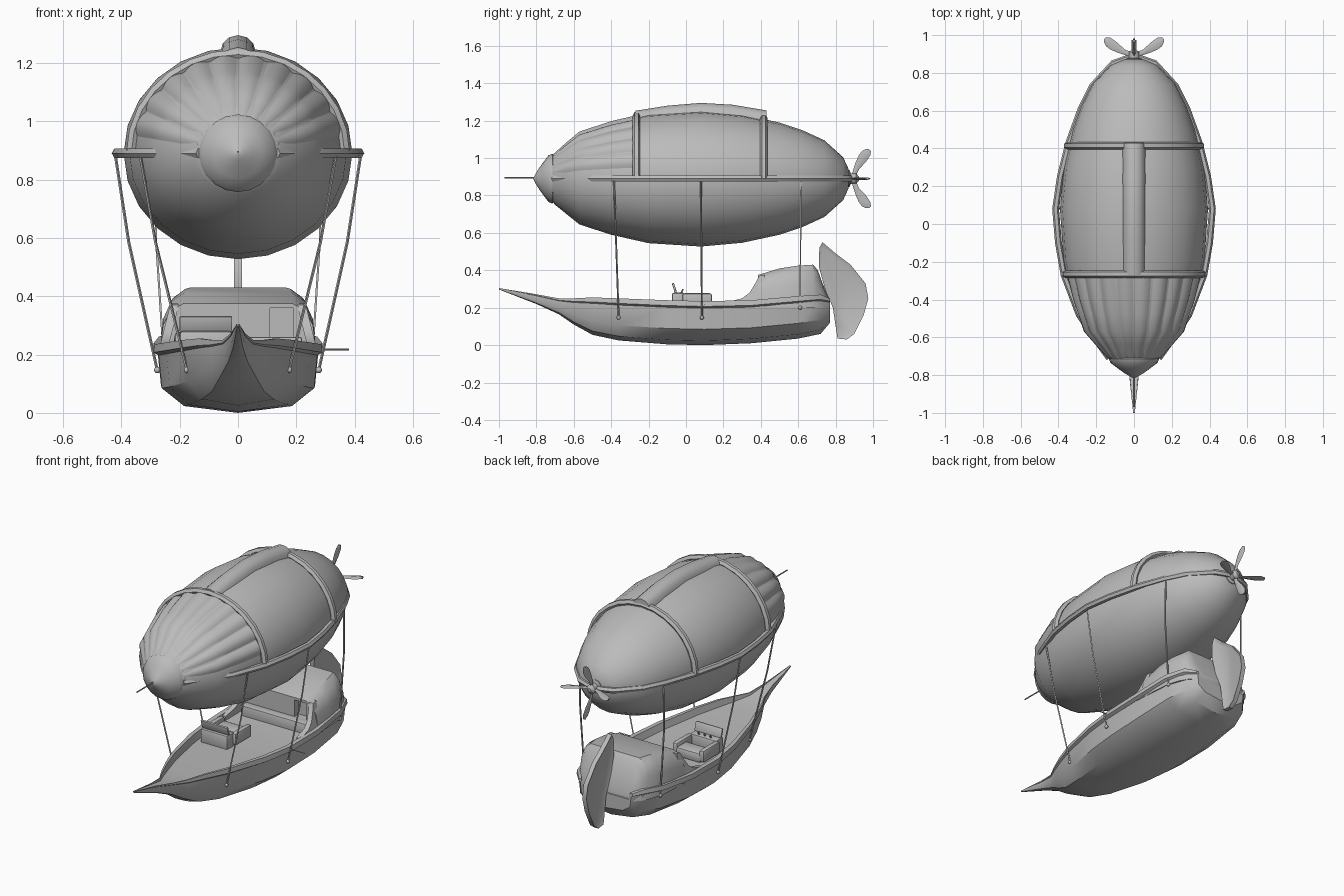
import bpy, bmesh, math
from mathutils import Matrix, Vector

cube = bpy.data.objects.get("Cube")
if cube:
    bpy.data.objects.remove(cube, do_unlink=True)

grey = bpy.data.materials.new("plain_grey")
grey.use_nodes = True
grey.diffuse_color = (0.5, 0.5, 0.5, 1)
grey.node_tree.nodes["Principled BSDF"].inputs["Base Color"].default_value = (0.5, 0.5, 0.5, 1)
AXIS = 0.89  # height of the balloon axis


def finish(ob, angle=40):
    ob.data.materials.clear()
    ob.data.materials.append(grey)
    bpy.ops.object.select_all(action='DESELECT')
    ob.select_set(True)
    bpy.context.view_layer.objects.active = ob
    bpy.ops.object.shade_smooth_by_angle(angle=math.radians(angle))
    return ob


def from_bmesh(name, bm, angle=40):
    bmesh.ops.recalc_face_normals(bm, faces=bm.faces)
    me = bpy.data.meshes.new(name)
    bm.to_mesh(me)
    bm.free()
    ob = bpy.data.objects.new(name, me)
    bpy.context.collection.objects.link(ob)
    return finish(ob, angle)


def loft(name, rings, closed=True, caps=True, matrix=None, angle=40):
    bm = bmesh.new()
    vs = [[bm.verts.new(p) for p in ring] for ring in rings]
    n = len(vs[0])
    for a, b in zip(vs, vs[1:]):
        for i in range(n if closed else n - 1):
            j = (i + 1) % n
            bm.faces.new((a[i], a[j], b[j], b[i]))
    if caps:
        bm.faces.new(vs[0])
        bm.faces.new(vs[-1])
    if matrix:
        bm.transform(matrix)
    return from_bmesh(name, bm, angle)


def circle(y, r, n=24, wide=1.0):
    return [(r * wide * math.cos(t), y, AXIS + r * math.sin(t))
            for t in (math.tau * i / n for i in range(n))]


def tube(name, points, radius, res=1, angle=50):
    cu = bpy.data.curves.new(name, 'CURVE')
    cu.dimensions = '3D'
    cu.bevel_depth, cu.bevel_resolution, cu.use_fill_caps = radius, res, True
    sp = cu.splines.new('POLY')
    sp.points.add(len(points) - 1)
    for p, co in zip(sp.points, points):
        p.co = (*co, 1)
    ob = bpy.data.objects.new(name, cu)
    bpy.context.collection.objects.link(ob)
    bpy.ops.object.select_all(action='DESELECT')
    ob.select_set(True)
    bpy.context.view_layer.objects.active = ob
    bpy.ops.object.convert(target='MESH')
    return finish(bpy.context.view_layer.objects.active, angle)


def box(name, loc, size, tilt=0, bevel=0.0):
    bm = bmesh.new()
    bmesh.ops.create_cube(bm, size=1)
    bm.transform(Matrix.Diagonal((*size, 1)))
    if bevel:
        bmesh.ops.bevel(bm, geom=bm.edges[:], offset=bevel, segments=2, affect='EDGES', profile=0.5)
    bm.transform(Matrix.Translation(loc) @ Matrix.Rotation(tilt, 4, 'X'))
    return from_bmesh(name, bm)


# Balloon envelope
PROFILE = [(-0.74, 0.09), (-0.7, 0.14), (-0.57, 0.245), (-0.4, 0.3), (-0.2, 0.345), (0.08, 0.363),
           (0.3, 0.343), (0.5, 0.3), (0.62, 0.26), (0.74, 0.205), (0.84, 0.115), (0.87, 0.05)]


def girth(y):
    for (y0, r0), (y1, r1) in zip(PROFILE, PROFILE[1:]):
        if y <= y1:
            return r0 + (r1 - r0) * (y - y0) / (y1 - y0)
    return PROFILE[-1][1]


WIDE = 1.08
loft("balloon_envelope", [circle(y, r, 24, WIDE) for y, r in PROFILE])

# Pleated canopy over the upper nose
PLEATS, STEP = 10, 6
pleat_rings = []
for y in (-0.71, -0.64, -0.57, -0.48, -0.4, -0.27):
    ring = []
    for i in range(PLEATS * STEP + 1):
        t = math.radians(10 + 160 * i / (PLEATS * STEP))
        r = girth(y) * (0.99 + 0.045 * abs(math.sin(math.pi * i / STEP)))
        ring.append((r * WIDE * math.cos(t), y, AXIS + r * math.sin(t)))
    pleat_rings.append(ring)
loft("nose_pleats", pleat_rings, closed=False, caps=False)

# Nose cap and spike
loft("nose_cap", [circle(y, r, 20) for y, r in
                  ((-0.7, 0.12), (-0.715, 0.133), (-0.735, 0.125), (-0.765, 0.085),
                   (-0.79, 0.05), (-0.805, 0.025), (-0.815, 0.005))])
tube("nose_spike", [(0, -0.8, AXIS + 0.005), (0, -0.97, AXIS + 0.005)], 0.004)

# Arched bands and top ridge
for label, y in (("front", -0.265), ("rear", 0.415)):
    r = girth(y) + 0.008
    tube(label + "_arch_band",
         [(r * WIDE * math.cos(t), y, AXIS + r * math.sin(t))
          for t in (math.pi * i / 14 for i in range(15))], 0.02)
ridge = [(-0.27, 1.253), (-0.1, 1.28), (0.08, 1.295), (0.25, 1.285), (0.43, 1.255)]
loft("top_ridge", [[(0.06 * math.cos(t), y, z - 0.055 + 0.055 * math.sin(t))
                    for t in (math.pi * i / 6 for i in range(7))] for y, z in ridge])

# Rail around the balloon's waist
half = [(0.13, -0.71), (0.21, -0.6), (0.29, -0.48), (0.37, -0.27), (0.4, -0.1), (0.415, 0.08),
        (0.39, 0.25), (0.345, 0.43), (0.28, 0.61), (0.22, 0.73), (0.11, 0.85), (0.04, 0.875)]
tube("waist_rail", [(x, y, AXIS) for x, y in half] + [(-x, y, AXIS) for x, y in half[::-1]], 0.018)

# Propeller
loft("propeller_hub", [circle(y, r, 12) for y, r in
                       ((0.85, 0.045), (0.875, 0.045), (0.88, 0.028), (0.91, 0.028), (0.925, 0.01))])
blade = [(0.01, 0.895, 0.012), (0.05, 0.91, 0.015), (0.09, 0.935, 0.027),
         (0.125, 0.955, 0.031), (0.148, 0.965, 0.024), (0.158, 0.97, 0.008)]
for k in range(4):
    loft(f"propeller_blade_{k + 1}",
         [[(r, y - w, 0), (r, y, 0.007), (r, y + w, 0), (r, y, -0.007)] for r, y, w in blade],
         matrix=Matrix.Translation((0, 0, AXIS)) @ Matrix.Rotation(k * math.pi / 2, 4, 'Y'), angle=60)

# Hull with sunken deck and drawn-out bowsprit: y, half width, keel height, gunwale height
STATIONS = [(-1.0, 0.004, 0.297, 0.305), (-0.8, 0.024, 0.22, 0.272), (-0.68, 0.05, 0.165, 0.25),
            (-0.6, 0.09, 0.11, 0.25), (-0.5, 0.13, 0.055, 0.255), (-0.36, 0.18, 0.025, 0.25),
            (-0.1, 0.245, 0.004, 0.24), (0.1, 0.272, 0, 0.235), (0.35, 0.275, 0.01, 0.24),
            (0.6, 0.258, 0.035, 0.262), (0.72, 0.215, 0.06, 0.27), (0.77, 0.17, 0.12, 0.25)]


def hull_ring(y, w, z0, z1):
    h, dip = z1 - z0, min(0.04, w * 0.3)
    side = [(0.68 * w, z0 + 0.1 * h), (0.96 * w, z0 + 0.36 * h), (w, z0 + 0.84 * h),
            (1.07 * w, z0 + 0.88 * h), (1.05 * w, z1), (0.95 * w, z1), (0.9 * w, z1 - dip)]
    return [(0, y, z0)] + [(x, y, z) for x, z in side] + [(-x, y, z) for x, z in side[::-1]]


loft("hull", [hull_ring(*s) for s in STATIONS], angle=35)

# Stern cabin with a window recess
cabin_rings = []
for y, top, s in ((0.385, 0.375, 0.98), (0.5, 0.41, 0.98), (0.6, 0.425, 0.95), (0.68, 0.43, 0.86),
                  (0.705, 0.4, 0.81), (0.73, 0.33, 0.76), (0.765, 0.25, 0.62)):
    h = top - 0.2
    side = [(0.275 * s, 0.2), (0.262 * s, 0.2 + 0.58 * h), (0.235 * s, 0.2 + 0.86 * h), (0.19 * s, top)]
    cabin_rings.append([(x, y, z) for x, z in side] + [(-x, y, z) for x, z in side[::-1]])
cabin = loft("stern_cabin", cabin_rings, angle=35)
cutter = box("window_cutter", (0.15, 0.385, 0.31), (0.08, 0.08, 0.1))
cutter.hide_render = True
cut = cabin.modifiers.new("window", 'BOOLEAN')
cut.operation, cut.solver, cut.object = 'DIFFERENCE', 'EXACT', cutter
bpy.context.view_layer.objects.active = cabin
bpy.ops.object.modifier_apply(modifier=cut.name)
bpy.data.objects.remove(cutter, do_unlink=True)
finish(cabin, 35)
box("cabin_step", (0, 0.365, 0.22), (0.44, 0.06, 0.08), bevel=0.008)

# Swept walls joining cabin and gunwale, ropes with knobs
for label, s in (("left", 1), ("right", -1)):
    loft(label + "_swept_wall",
         [[(s * (0.275 - d), y, 0.2) for d in (0, 0.03)] +
          [(s * (0.275 - d - 0.25 * (z - 0.2)), y, z) for d in (0.03, 0)]
          for y, z in ((0.22, 0.23), (0.3, 0.25), (0.34, 0.28), (0.37, 0.33), (0.39, 0.37), (0.42, 0.375))])
    for place, y0, x0, y1, x1, z1 in (("front", -0.385, 0.335, -0.36, 0.175, 0.147),
                                      ("middle", 0.08, 0.42, 0.085, 0.277, 0.147),
                                      ("rear", 0.615, 0.28, 0.61, 0.255, 0.2)):
        top, end = Vector((s * x0, y0, 0.88)), Vector((s * x1, y1, z1))
        bend = top.lerp(end, 0.4) + Vector((s * 0.012, 0, 0))
        tube(f"{label}_{place}_rope", [top, bend, end], 0.005, 0)
        bm = bmesh.new()
        bmesh.ops.create_uvsphere(bm, u_segments=8, v_segments=6, radius=0.011,
                                  matrix=Matrix.Translation(end))
        from_bmesh(f"{label}_{place}_rope_knob", bm, 60)

# Control station on deck
box("control_desk", (-0.11, -0.04, 0.235), (0.18, 0.07, 0.09), bevel=0.01)
box("control_panel", (-0.11, -0.062, 0.305), (0.18, 0.012, 0.055), tilt=0.3, bevel=0.004)
box("pilot_seat", (-0.11, 0.09, 0.225), (0.17, 0.1, 0.06), bevel=0.015)
for label, x in (("left", -0.02), ("right", -0.2)):
    box(label + "_seat_arm", (x, 0.06, 0.24), (0.035, 0.16, 0.075), bevel=0.014)
for i in range(3):
    x = -0.15 + 0.04 * i
    tube(f"control_lever_{i + 1}", [(x, -0.03, 0.27), (x, -0.015, 0.3)], 0.005)
tube("side_rod", [(0.26, 0.1, 0.217), (0.38, 0.1, 0.217)], 0.003, 0)

# Rudder with recessed panels inside a raised rim
outline = [(0.73, 0.55), (0.8, 0.49), (0.88, 0.43), (0.96, 0.33), (0.975, 0.25), (0.95, 0.16),
           (0.9, 0.06), (0.86, 0.03), (0.81, 0.035), (0.8, 0.1), (0.785, 0.2), (0.74, 0.31),
           (0.71, 0.42), (0.713, 0.52)]
bm = bmesh.new()
left = bm.faces.new([bm.verts.new((0.014, y, z)) for y, z in outline])
right = bm.faces.new([bm.verts.new((-0.014, y, z)) for y, z in outline])
n = len(outline)
bm.verts.ensure_lookup_table()
for i in range(n):
    j = (i + 1) % n
    bm.faces.new([bm.verts[k] for k in (i, j, j + n, i + n)])
bmesh.ops.recalc_face_normals(bm, faces=bm.faces)
bmesh.ops.inset_individual(bm, faces=[left, right], thickness=0.018, depth=-0.008)
from_bmesh("rudder", bm)
